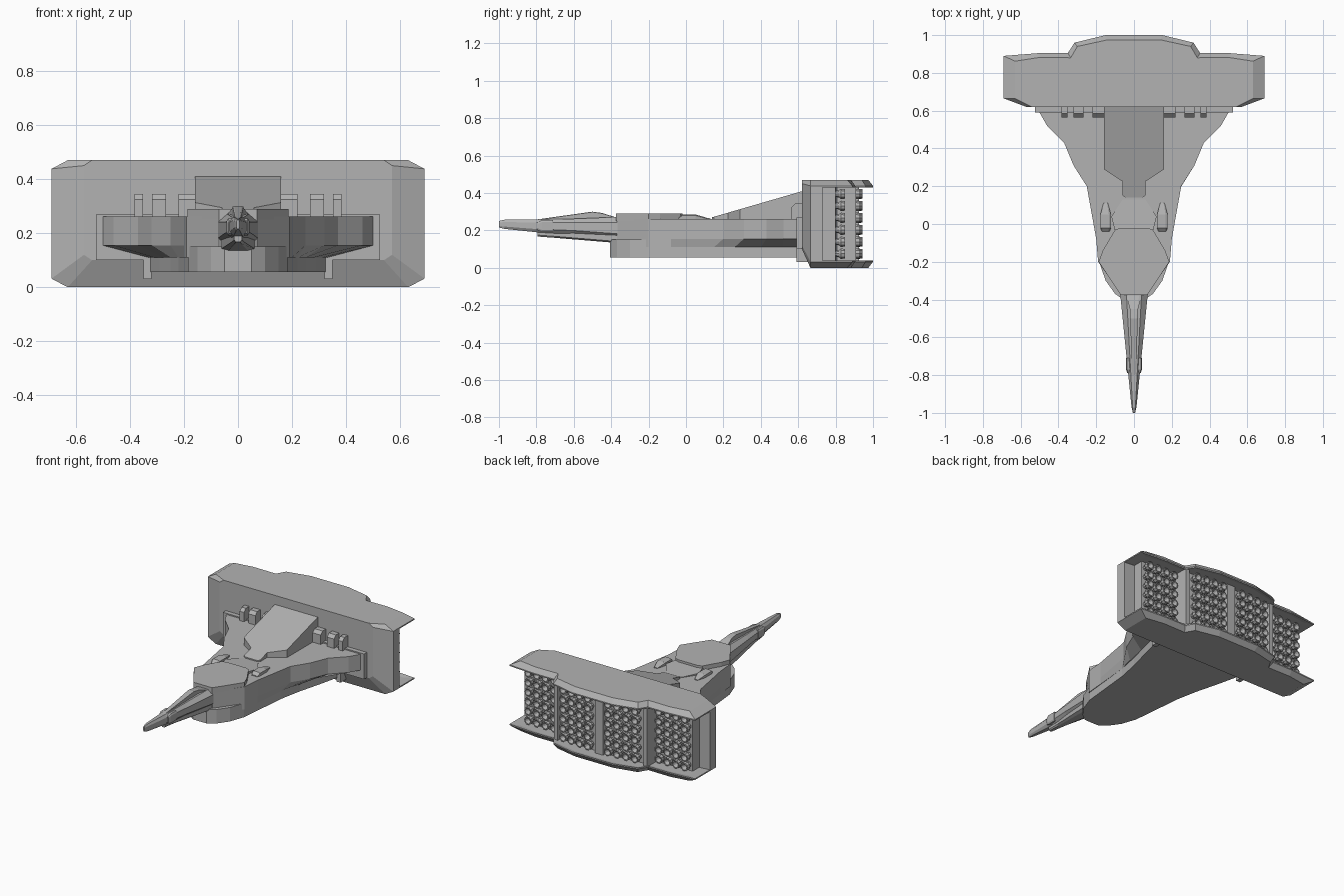
import bpy, bmesh, math

grey = bpy.data.materials.new("hull_grey")
grey.diffuse_color = (0.45, 0.45, 0.45, 1)


def finish(name, bm):
    bmesh.ops.recalc_face_normals(bm, faces=bm.faces)
    me = bpy.data.meshes.new(name)
    bm.to_mesh(me)
    bm.free()
    me.materials.append(grey)
    ob = bpy.data.objects.new(name, me)
    bpy.context.collection.objects.link(ob)
    return ob


def add_loft(bm, rings):
    """Skin closed rings of equal point count and cap both ends."""
    vs = [[bm.verts.new(p) for p in r] for r in rings]
    n = len(vs[0])
    for a, b in zip(vs, vs[1:]):
        for i in range(n):
            j = (i + 1) % n
            bm.faces.new((a[i], a[j], b[j], b[i]))
    bm.faces.new(vs[0])
    bm.faces.new(vs[-1])


def loft(name, rings):
    bm = bmesh.new()
    add_loft(bm, rings)
    return finish(name, bm)


def plan(half, z):
    """Symmetric top outline from its right half, at height z (number or function of y)."""
    f = z if callable(z) else (lambda y: z)
    return [(x, y, f(y)) for x, y in half] + [(-x, y, f(y)) for x, y in reversed(half)]


def section(y, w, z0, z1, cx, cz, ox=0):
    """Chamfered rectangle across the ship at station y."""
    half = [(w - cx, z0), (w, z0 + cz), (w, z1 - cz), (w - cx, z1)]
    return [(ox + x, y, z) for x, z in half] + [(ox - x, y, z) for x, z in reversed(half)]


def box(name, x0, x1, y0, y1, z0, z1):
    return loft(name, [[(x0, y0, z), (x1, y0, z), (x1, y1, z), (x0, y1, z)] for z in (z0, z1)])


# main hull with wings, underside sloping in to the belly
wing = [(0.07, -0.37), (0.19, -0.2), (0.2, -0.08), (0.25, 0.2), (0.32, 0.31),
        (0.37, 0.43), (0.46, 0.52), (0.5, 0.59), (0.5, 0.64)]
inner = [(0.07, -0.37), (0.19, -0.2), (0.2, -0.08), (0.22, 0.15), (0.25, 0.26),
         (0.28, 0.4), (0.31, 0.52), (0.33, 0.59), (0.33, 0.64)]
loft("wing_hull", [plan(inner, 0.11), plan(wing, 0.155), plan(wing, 0.262)])

# belly with rounded bow
belly = [(0.05, -0.405), (0.1, -0.37), (0.15, -0.3), (0.185, -0.2), (0.2, -0.05),
         (0.22, 0.15), (0.25, 0.3), (0.29, 0.45), (0.335, 0.64)]
loft("belly_hull", [plan(belly, 0.056), plan(belly, 0.15)])

# flanges where the hull meets the engine block
box("wing_flange", -0.525, 0.525, 0.59, 0.63, 0.1, 0.27)
for s in (-1, 1):
    box("belly_flange", s * 0.335 - 0.015, s * 0.335 + 0.015, 0.59, 0.65, 0.03, 0.11)

# raised foredeck
deck = [(0.07, -0.375), (0.187, -0.2), (0.165, -0.14), (0.1, -0.03), (0.07, -0.02)]
loft("foredeck", [plan(deck, 0.25), plan(deck, 0.29)])

# low deck ridge behind the foredeck
ridge = [(0.1, -0.04), (0.12, 0.04), (0.06, 0.13)]
loft("deck_ridge", [plan(ridge, 0.25), plan(ridge, lambda y: 0.276 - max(0, y) * 0.09)])

# superstructure wedge
sup = [(0.045, 0.14), (0.06, 0.15), (0.06, 0.225), (0.16, 0.29), (0.16, 0.63)]
loft("superstructure", [plan(sup, 0.25),
                        plan(sup, lambda y: 0.27 + (y - 0.14) * 0.29)])

# deck pods and stern fins
for s in (-1, 1):
    loft("deck_pod", [section(y, w, 0.25, z, w * 0.4, 0.005, s * 0.15) for y, w, z in
                      ((-0.04, 0.02, 0.268), (-0.02, 0.028, 0.285), (0.05, 0.028, 0.285), (0.11, 0.012, 0.268))])
    for x, w in ((0.19, 0.03), (0.293, 0.026), (0.367, 0.016)):
        loft("stern_fin", [[(s * x + i * w, y, z) for y, z in
                            ((0.565, 0.25), (0.565, 0.325), (0.585, 0.345), (0.64, 0.345), (0.64, 0.25))]
                           for i in (-1, 1)])

# prow: main spike, keel, spine, cheek pods
loft("prow", [section(y, w, a, b, w * 0.45, (b - a) * 0.25) for y, w, a, b in
              ((-1.0, 0.006, 0.215, 0.25), (-0.97, 0.013, 0.208, 0.257), (-0.8, 0.03, 0.19, 0.258),
               (-0.6, 0.05, 0.178, 0.262), (-0.35, 0.075, 0.15, 0.272))])
loft("prow_keel", [section(y, w, a, 0.2, w * 0.4, 0.008) for y, w, a in
                   ((-0.795, 0.014, 0.167), (-0.7, 0.022, 0.16), (-0.36, 0.065, 0.132))])
loft("prow_spine", [section(y, w, 0.24, b, w * 0.3, 0.002) for y, w, b in
                    ((-0.8, 0.011, 0.258), (-0.5, 0.02, 0.3), (-0.45, 0.022, 0.293), (-0.36, 0.045, 0.265))])
for s in (-1, 1):
    loft("cheek_pod", [section(y, w, a, b, w * 0.4, 0.01, s * 0.028) for y, w, a, b in
                       ((-0.79, 0.008, 0.2, 0.245), (-0.77, 0.014, 0.192, 0.255), (-0.71, 0.014, 0.192, 0.255))])

# engine block front shell
loft("engine_shell", [section(0.62, 0.57, 0.1, 0.47, 0.03, 0.02),
                      section(0.665, 0.69, 0.0, 0.47, 0.06, 0.032),
                      section(0.73, 0.69, 0.0, 0.47, 0.06, 0.032)])

# cowl plates above and below, rear and side lips bevelled
outer = [(0.6, 0.665), (0.69, 0.67), (0.69, 0.89), (0.5, 0.905), (0.35, 0.905), (0.315, 0.96), (0.15, 1.0)]
crest = [(0.6, 0.665), (0.63, 0.67), (0.63, 0.862), (0.5, 0.882), (0.335, 0.88), (0.3, 0.94), (0.14, 0.975)]
for name, f in (("top_cowl", lambda z: z), ("bottom_cowl", lambda z: 0.47 - z)):
    loft(name, [plan(crest, f(0.435)), plan(outer, f(0.43)), plan(outer, f(0.438)), plan(crest, f(0.47))])

# engine bank: stepped core and dividing ribs
core = [(0.61, 0.7), (0.61, 0.8), (0.345, 0.81), (0.32, 0.875), (0.06, 0.895)]
loft("engine_core", [plan(core, 0.03), plan(core, 0.44)])
for s in (-1, 1):
    box("engine_rib", s * 0.333 - 0.014, s * 0.333 + 0.014, 0.8, 0.91, 0.03, 0.44)
box("centre_rib", -0.03, 0.03, 0.85, 0.925, 0.03, 0.44)

# nozzles: four panels of 4 x 6
profile = [(0.016, -0.01), (0.02, 0.015), (0.029, 0.025), (0.027, 0.048), (0.02, 0.048), (0.01, 0.02)]
bm = bmesh.new()
for s in (-1, 1):
    for x0, yc, slope in ((0.075, 0.895, -0.07), (0.39, 0.803, 0.0)):
        for c in range(4):
            x = x0 + c * 0.064
            y = yc + slope * (x - x0)
            for r in range(6):
                z = 0.075 + r * 0.064
                add_loft(bm, [[(s * x + rad * math.cos(k * math.pi / 5), y + d,
                                z + rad * math.sin(k * math.pi / 5)) for k in range(10)]
                              for rad, d in profile])
finish("engine_nozzles", bm)
